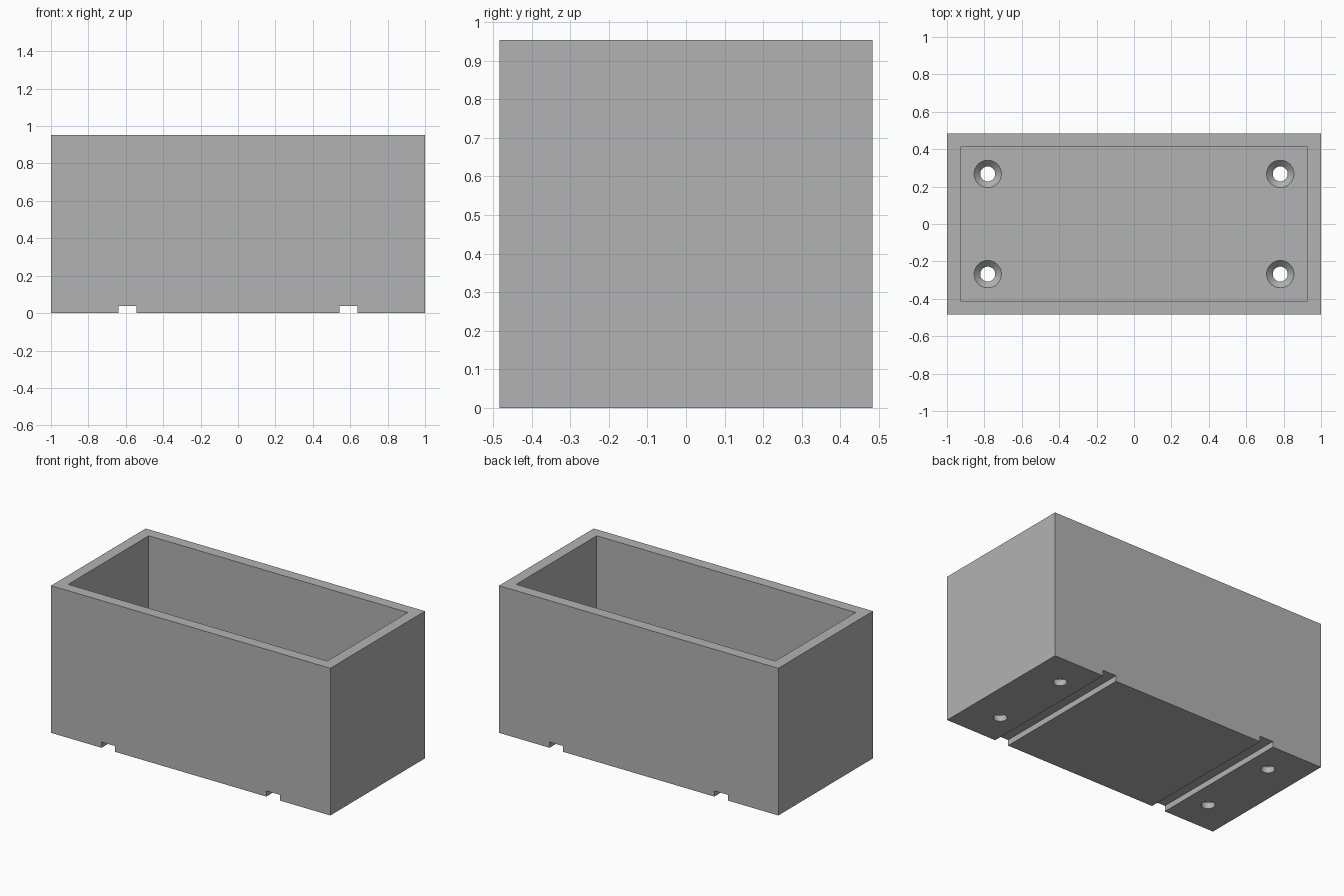
import bpy
import math

cube = bpy.data.objects.get("Cube")
if cube:
    bpy.data.objects.remove(cube, do_unlink=True)

LENGTH, DEPTH, HEIGHT = 2.0, 0.968, 0.953
WALL, FLOOR = 0.072, 0.072
HOLE_X, HOLE_Y = 0.782, 0.268
HOLE_R, SINK_R = 0.04, 0.073
SINK_DEPTH = SINK_R - HOLE_R

grey = bpy.data.materials.new("plain grey")
grey.use_nodes = True
grey.diffuse_color = (0.45, 0.45, 0.45, 1)
grey.node_tree.nodes["Principled BSDF"].inputs["Base Color"].default_value = (0.45, 0.45, 0.45, 1)


def box(name, size, z_bottom, x=0.0):
    bpy.ops.mesh.primitive_cube_add(size=1, location=(x, 0, z_bottom + size[2] / 2))
    ob = bpy.context.object
    ob.name = name
    ob.scale = size
    bpy.ops.object.transform_apply(location=True, rotation=False, scale=True)
    ob.data.materials.append(grey)
    return ob


def cone(name, r1, r2, z1, z2, x, y):
    bpy.ops.mesh.primitive_cone_add(vertices=48, radius1=r1, radius2=r2, depth=z2 - z1,
                                    location=(x, y, (z1 + z2) / 2))
    ob = bpy.context.object
    ob.name = name
    ob.data.materials.append(grey)
    return ob


def cut(target, cutter):
    mod = target.modifiers.new("cut", "BOOLEAN")
    mod.operation = "DIFFERENCE"
    mod.solver = "EXACT"
    mod.object = cutter
    bpy.context.view_layer.objects.active = target
    bpy.ops.object.modifier_apply(modifier=mod.name)
    bpy.data.objects.remove(cutter, do_unlink=True)


# Open-topped box
planter = box("planter_box", (LENGTH, DEPTH, HEIGHT), 0)
cut(planter, box("cavity", (LENGTH - 2 * WALL, DEPTH - 2 * WALL, HEIGHT), FLOOR))

for sx in (-1, 1):
    # Grooves across the underside
    cut(planter, box("groove", (0.097, DEPTH + 0.2, 0.137), -0.1, sx * 0.59))
    # Countersunk screw holes through the floor
    for sy in (-1, 1):
        x, y = sx * HOLE_X, sy * HOLE_Y
        cut(planter, cone("hole", HOLE_R, HOLE_R, -0.1, FLOOR + 0.1, x, y))
        over = 0.01
        cut(planter, cone("countersink", HOLE_R - over, SINK_R + over,
                          FLOOR - SINK_DEPTH - over, FLOOR + over, x, y))

# Smooth hole walls, sharp box edges
bpy.ops.object.select_all(action="DESELECT")
planter.select_set(True)
bpy.context.view_layer.objects.active = planter
bpy.ops.object.shade_smooth_by_angle(angle=math.radians(30))
